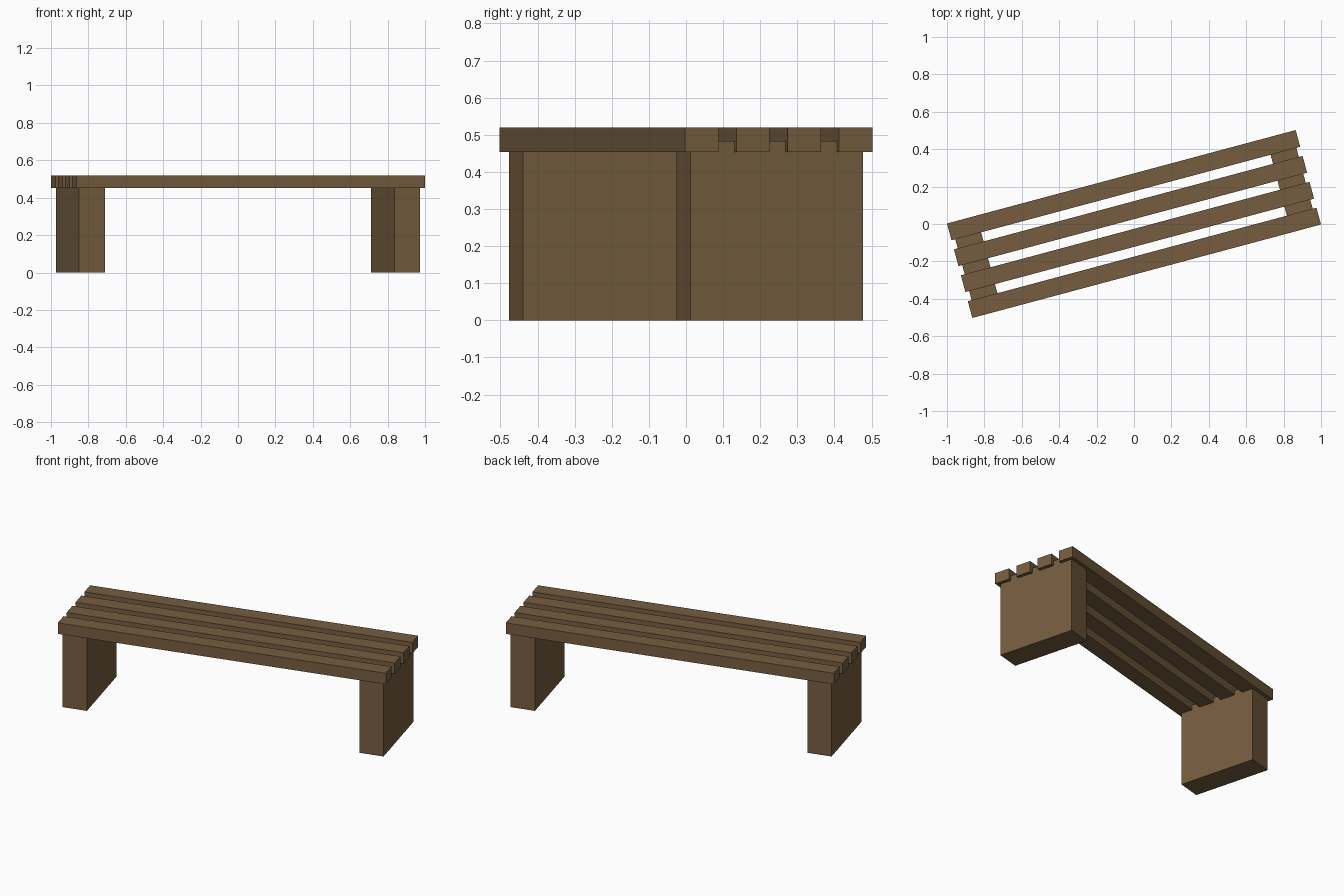
import bpy
import math
from mathutils import Matrix

if "Cube" in bpy.data.objects:
    bpy.data.objects.remove(bpy.data.objects["Cube"])

ANGLE = math.radians(15)
LENGTH, WIDTH = 1.930, 0.523          # seat size along and across the bench
SLAT_W, SLAT_BOTTOM, SLAT_TOP = 0.093, 0.453, 0.52
LEG_L, LEG_W, LEG_TOP = 0.143, 0.481, 0.483
INSET = 0.021                         # legs sit slightly inside the seat edge

wood = bpy.data.materials.new("brown wood")
wood.diffuse_color = (0.18, 0.11, 0.05, 1.0)
wood.use_nodes = True
wood.node_tree.nodes["Principled BSDF"].inputs["Base Color"].default_value = wood.diffuse_color
turn = Matrix.Rotation(ANGLE, 4, 'Z')


def box(name, x, y, z0, z1, sx, sy):
    """Box in bench space, turned with the whole bench."""
    bpy.ops.mesh.primitive_cube_add(size=1)
    ob = bpy.context.object
    ob.name = name
    ob.data.transform(turn @ Matrix.Translation((x, y, (z0 + z1) / 2))
                      @ Matrix.Diagonal((sx, sy, z1 - z0, 1)))
    ob.data.materials.append(wood)
    return ob


# Four seat slats
pitch = (WIDTH - SLAT_W) / 3
for i in range(4):
    box(f"seat_slat_{i + 1}", 0, (i - 1.5) * pitch,
        SLAT_BOTTOM, SLAT_TOP, LENGTH, SLAT_W)

# Two block legs, rising a little between the slats
leg_x = LENGTH / 2 - INSET - LEG_L / 2
for name, side in (("left_leg", -1), ("right_leg", 1)):
    box(name, side * leg_x, 0, 0, LEG_TOP, LEG_L, LEG_W)
